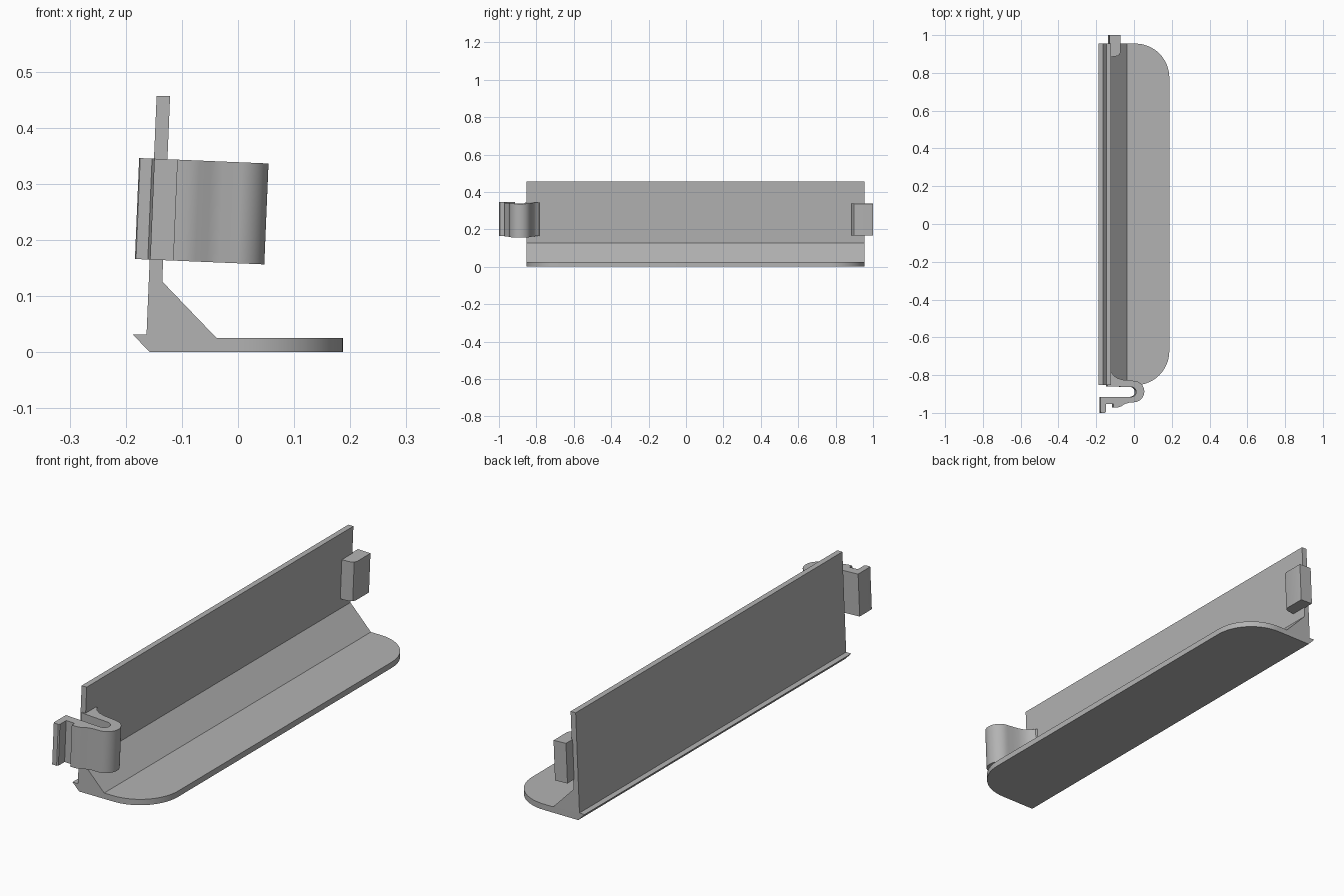
import bpy, bmesh, math
from mathutils import Matrix, Vector

if "Cube" in bpy.data.objects:
    bpy.data.objects.remove(bpy.data.objects["Cube"])

TILT = math.radians(2.4)      # backrest lean
MID_Z = 0.251                 # height of clip and tab centres

mat = bpy.data.materials.new("grey plastic")
mat.diffuse_color = (0.45, 0.45, 0.45, 1)
mat.use_nodes = True
mat.node_tree.nodes["Principled BSDF"].inputs["Base Color"].default_value = mat.diffuse_color


def prism(points, depth):
    """bmesh solid: closed profile of 3D points pushed along depth."""
    bm = bmesh.new()
    face = bm.faces.new([bm.verts.new(p) for p in points])
    ext = bmesh.ops.extrude_face_region(bm, geom=[face])
    moved = [g for g in ext["geom"] if isinstance(g, bmesh.types.BMVert)]
    bmesh.ops.translate(bm, verts=moved, vec=Vector(depth))
    bmesh.ops.recalc_face_normals(bm, faces=bm.faces)
    return bm


def finish(name, bm):
    mesh = bpy.data.meshes.new(name)
    bm.to_mesh(mesh)
    bm.free()
    mesh.materials.append(mat)
    obj = bpy.data.objects.new(name, mesh)
    bpy.context.collection.objects.link(obj)
    bpy.ops.object.select_all(action='DESELECT')
    obj.select_set(True)
    bpy.context.view_layer.objects.active = obj
    bpy.ops.object.shade_smooth_by_angle(angle=math.radians(32))
    return obj


def leaning_part(name, outline, height):
    """Extrude a plan outline upward and lean it with the backrest."""
    bm = prism([(x, y, -height / 2) for x, y in outline], (0, 0, height))
    pivot = Vector((-0.13, 0, MID_Z + 0.003))
    bmesh.ops.translate(bm, verts=bm.verts, vec=(0.13, 0, 0))
    bmesh.ops.transform(bm, verts=bm.verts,
                        matrix=Matrix.Translation(pivot) @ Matrix.Rotation(TILT, 4, 'Y'))
    return finish(name, bm)


def arc(cx, cy, r, start, end, n=10):
    return [(cx + r * math.cos(math.radians(start + (end - start) * i / n)),
             cy + r * math.sin(math.radians(start + (end - start) * i / n)))
            for i in range(n + 1)]


# Rail: base plate, wedge, rear lip and leaning backrest in one section
section = [(-0.157, 0), (0.187, 0), (0.187, 0.025), (-0.038, 0.025), (-0.135, 0.126),
           (-0.121, 0.457), (-0.145, 0.457), (-0.163, 0.032), (-0.188, 0.032)]
rail = prism([(x, -0.853, z) for x, z in section], (0, 1.808, 0))
corners = [e for e in rail.edges
           if all(v.co.x > 0.18 for v in e.verts)
           and abs(e.verts[0].co.z - e.verts[1].co.z) > 0.01]
bmesh.ops.bevel(rail, geom=corners, offset=0.18, segments=16, profile=0.5,
                affect='EDGES')
finish("rail", rail)

# Spring clip: folded arm with a hooked end
clip = ([(-0.136, -0.78), (-0.122, -0.785)]
        + [(-0.112, -0.802), (-0.09, -0.817), (-0.06, -0.825), (-0.03, -0.828)]
        + arc(-0.006, -0.887, 0.057, 90, -80, 16)
        + [(-0.03, -0.946), (-0.052, -0.953), (-0.072, -0.966), (-0.09, -0.971),
           (-0.112, -0.972), (-0.112, -0.953), (-0.152, -0.953), (-0.152, -0.995),
           (-0.157, -1.0), (-0.178, -1.0), (-0.18, -0.995), (-0.18, -0.915)]
        + arc(-0.018, -0.889, 0.026, -90, 90, 10)
        + [(-0.144, -0.86), (-0.144, -0.85)])
leaning_part("spring_clip", clip, 0.18)

# End tab: small block stepping past the far end of the backrest
tab = [(-0.134, 0.883), (-0.105, 0.887), (-0.09, 0.89), (-0.08, 0.897), (-0.075, 0.91),
       (-0.075, 1.0), (-0.134, 1.0)]
leaning_part("end_tab", tab, 0.17)
